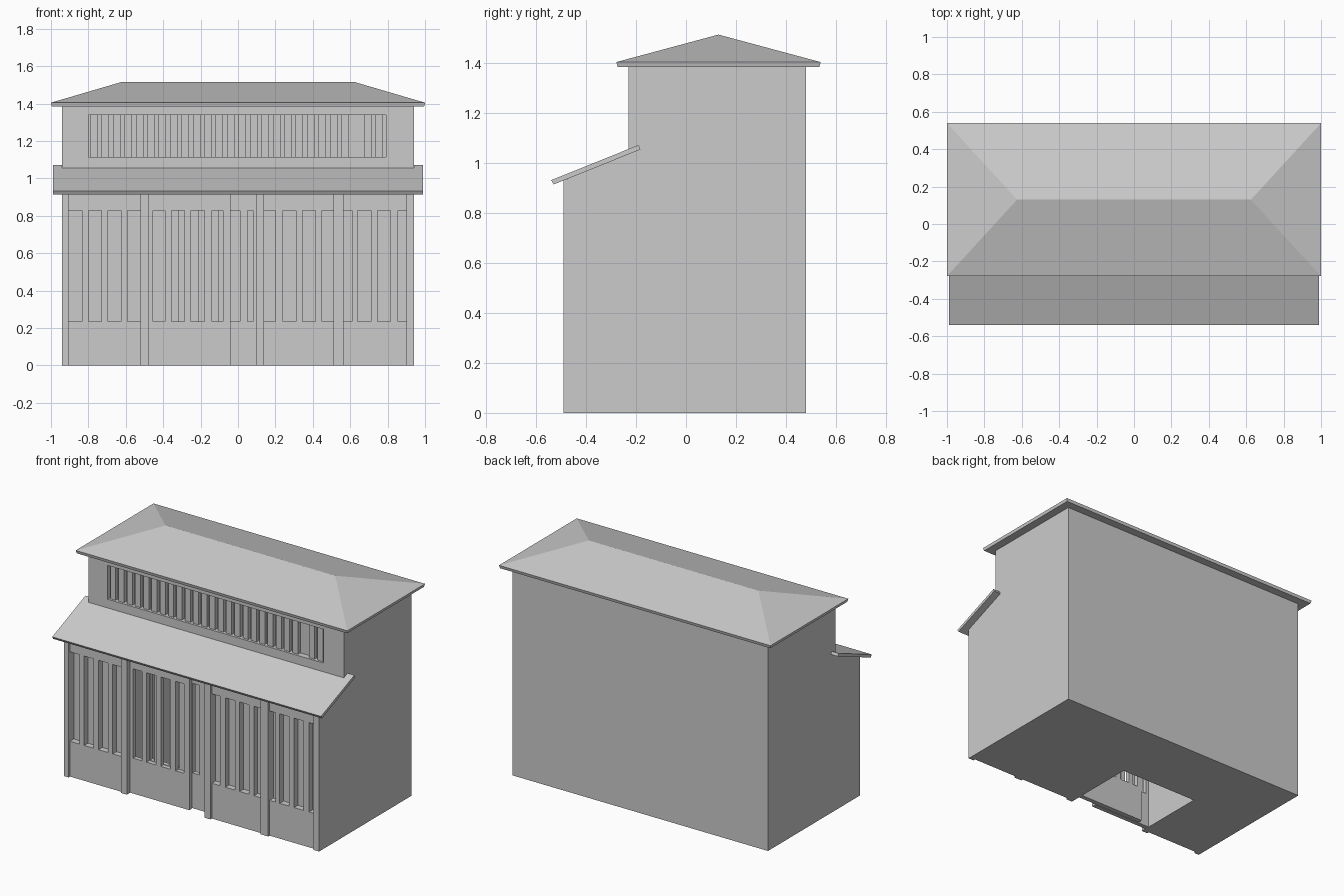
import bpy, bmesh

if "Cube" in bpy.data.objects:
    bpy.data.objects.remove(bpy.data.objects["Cube"])


def make(name, bm):
    bmesh.ops.recalc_face_normals(bm, faces=bm.faces)
    me = bpy.data.meshes.new(name)
    bm.to_mesh(me)
    bm.free()
    ob = bpy.data.objects.new(name, me)
    bpy.context.collection.objects.link(ob)
    return ob


def boxes(name, items):
    """One object from boxes given as (x0, x1, y0, y1, z0, z1)."""
    bm = bmesh.new()
    for x0, x1, y0, y1, z0, z1 in items:
        for v in bmesh.ops.create_cube(bm, size=1)["verts"]:
            v.co = (x1 if v.co.x > 0 else x0,
                    y1 if v.co.y > 0 else y0,
                    z1 if v.co.z > 0 else z0)
    return make(name, bm)


def extrude_x(name, profile, half):
    """Side profile (y, z) extruded symmetrically along x."""
    bm = bmesh.new()
    f = bm.faces.new([bm.verts.new((-half, y, z)) for y, z in profile])
    r = bmesh.ops.extrude_face_region(bm, geom=[f])
    for v in r["geom"]:
        if isinstance(v, bmesh.types.BMVert):
            v.co.x = half
    return make(name, bm)


SILL, HEAD = 0.235, 0.83
DOOR_L, DOOR_R = -0.476, 0.097

# main walls with a stepped front
walls = extrude_x("walls", [(-0.475, 0), (0.48, 0), (0.48, 1.395), (-0.23, 1.395),
                            (-0.23, 1.043), (-0.475, 0.942)], 0.94)

# recesses: window slots, entrance pocket (open below), upper window
slots = [(-0.905 + 0.105 * i, -0.835 + 0.105 * i) for i in range(4)]
slots += [(0.14, 0.2), (0.24, 0.31), (0.345, 0.415), (0.45, 0.51),
          (0.565, 0.61), (0.64, 0.71), (0.745, 0.815), (0.855, 0.9)]
cuts = [(a, b, -0.6, -0.435, SILL, HEAD) for a, b in slots]
cuts.append((DOOR_L, DOOR_R, -0.6, 0.015, -0.1, 0.92))
cuts.append((-0.80, 0.79, -0.6, -0.19, 1.115, 1.34))
cutter = boxes("wall_cutter", cuts)
cutter.hide_render = True
cutter.hide_viewport = True
mod = walls.modifiers.new("recesses", "BOOLEAN")
mod.operation = "DIFFERENCE"
mod.solver = "EXACT"
mod.object = cutter

# front posts, corner posts continue the side walls
posts = [(-0.94, -0.905), (-0.52, DOOR_L), (DOOR_R, 0.14), (0.51, 0.565), (0.9, 0.94)]
boxes("front_posts", [(a, b, -0.49, -0.46, 0, 0.935) for a, b in posts])


# slatted sliding doors, one behind the other
def door(name, x0, x1, y0, y1, bars):
    parts = [(x0, x1, y0, y1, 0, SILL), (x0, x1, y0, y1, HEAD, 0.92)]
    parts += [(a, b, y0, y1, SILL, HEAD) for a, b in bars]
    boxes(name, parts)


door("front_door", DOOR_L, -0.04, -0.455, -0.425,
     [(DOOR_L, -0.455), (-0.39, -0.355), (-0.285, -0.25), (-0.18, -0.14), (-0.08, -0.04)])
door("rear_door", -0.39, DOOR_R, -0.42, -0.39,
     [(-0.39, -0.355), (-0.32, -0.285), (-0.215, -0.18), (-0.14, -0.105),
      (-0.07, -0.04), (0.01, 0.05), (0.08, DOOR_R)])

# upper window bars, one missing near the right
boxes("upper_window_bars", [(-0.79 + 0.061 * i, -0.75 + 0.061 * i, -0.215, -0.188, 1.115, 1.34)
                            for i in range(26) if i != 23])

# sloping lower roof
extrude_x("lower_roof", [(-0.53, 0.915), (-0.54, 0.932), (-0.19, 1.073), (-0.182, 1.055)], 0.99)

# hipped upper roof with a thin eave
bm = bmesh.new()
rings = [[bm.verts.new((sx * hx, 0.13 + sy * hy, z))
          for sx, sy in ((-1, -1), (1, -1), (1, 1), (-1, 1))]
         for hx, hy, z in ((0.995, 0.404, 1.385), (1.0, 0.409, 1.405))]
low, top = rings
bm.faces.new(low)
for i in range(4):
    j = (i + 1) % 4
    bm.faces.new((low[i], low[j], top[j], top[i]))
a, b = (bm.verts.new((x, 0.13, 1.515)) for x in (-0.625, 0.625))
for f in ((top[0], top[1], b, a), (top[1], top[2], b), (top[2], top[3], a, b), (top[3], top[0], a)):
    bm.faces.new(f)
make("hipped_roof", bm)
